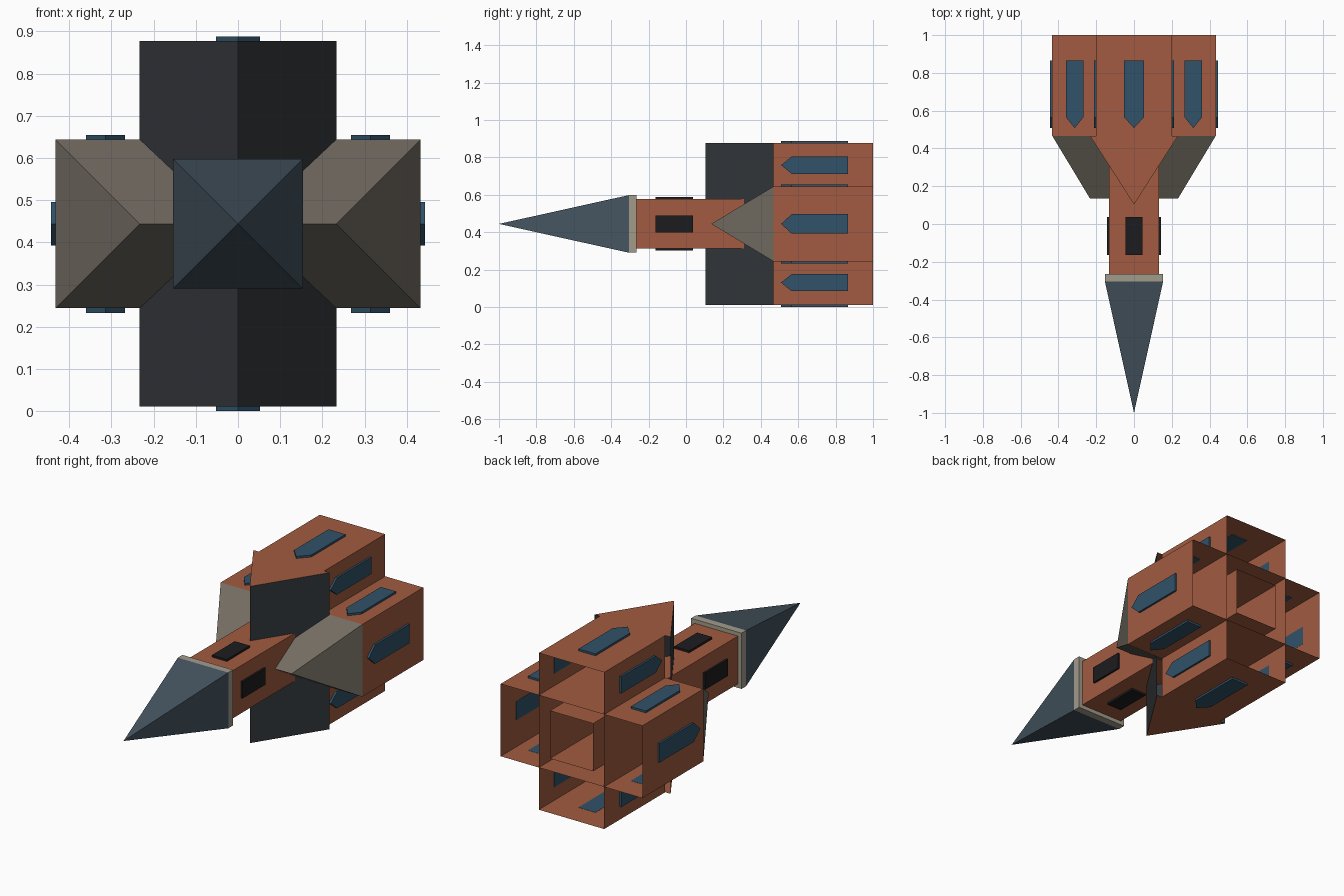
import bpy, bmesh
from math import pi
from mathutils import Matrix

if "Cube" in bpy.data.objects:
    bpy.data.objects.remove(bpy.data.objects["Cube"])

ZC = 0.444                      # height of the long axis (building lies on its side, spire to -y)
EAVE, BASE = 0.467, 1.0         # wall top and open wall bottom along y
ARM, HALF = 0.433, 0.2          # half length and half width of each wing
OVER = 0.233                    # half width of the main roof, with overhang


def material(name, rgb):
    m = bpy.data.materials.new(name)
    m.diffuse_color = (*rgb, 1)
    m.use_nodes = True
    m.node_tree.nodes["Principled BSDF"].inputs["Base Color"].default_value = m.diffuse_color
    return m


brick = material("brick", (0.36, 0.105, 0.052))
slate = material("dark_slate", (0.033, 0.038, 0.043))
stone = material("grey_roof", (0.17, 0.15, 0.12))
spire_blue = material("spire_blue", (0.06, 0.09, 0.115))
glass = material("blue_glass", (0.03, 0.085, 0.14))
black = material("black", (0.012, 0.012, 0.014))
beige = material("beige", (0.36, 0.33, 0.26))


def finish(name, bm, mat, matrix=Matrix.Translation((0, 0, ZC))):
    bmesh.ops.recalc_face_normals(bm, faces=bm.faces)
    me = bpy.data.meshes.new(name)
    bm.to_mesh(me)
    bm.free()
    me.transform(matrix)
    me.materials.append(mat)
    ob = bpy.data.objects.new(name, me)
    bpy.context.collection.objects.link(ob)
    return ob


def mesh(name, verts, faces, mat):
    bm = bmesh.new()
    vs = [bm.verts.new(v) for v in verts]
    for f in faces:
        bm.faces.new([vs[i] for i in f])
    return finish(name, bm, mat)


def box(name, hx, y0, y1, hz, mat, open_ends=False):
    bm = bmesh.new()
    bmesh.ops.create_cube(bm, size=2)
    for v in bm.verts:
        v.co = (v.co.x * hx, y0 if v.co.y < 0 else y1, v.co.z * hz)
    if open_ends:
        bm.normal_update()
        ends = [f for f in bm.faces if abs(f.normal.y) > 0.9]
        bmesh.ops.delete(bm, geom=ends, context='FACES_ONLY')
    return finish(name, bm, mat)


def panel(name, outline, angle, offset, dist, mat, depth=0.011):
    """Thin slab lying on a wall, turned around the long axis."""
    bm = bmesh.new()
    face = bm.faces.new([bm.verts.new((x, y, -0.001)) for x, y in outline])
    top = bmesh.ops.extrude_face_region(bm, geom=[face], use_keep_orig=True)["geom"]
    bmesh.ops.translate(bm, vec=(0, 0, depth + 0.001),
                        verts=[g for g in top if isinstance(g, bmesh.types.BMVert)])
    place = (Matrix.Translation((0, 0, ZC)) @ Matrix.Rotation(angle, 4, 'Y')
             @ Matrix.Translation((offset, 0, dist)))
    finish(name, bm, mat, place)


# Wall shells, open underneath
box("nave_walls", HALF, EAVE, BASE, ARM, brick, True)
box("transept_walls", ARM, EAVE, BASE, HALF, brick, True)
box("tower_walls", 0.132, -0.265, BASE, 0.132, brick, True)

# Main roof: two slopes, with brick gables at both ends
RIDGE = 0.103
mesh("nave_roof",
     [(x, y, z) for z in (-ARM, ARM) for x, y in ((-OVER, EAVE), (0, RIDGE), (OVER, EAVE))],
     [(0, 1, 4, 3), (1, 2, 5, 4)], slate)
for side, z in (("lower", -ARM), ("upper", ARM)):
    mesh(f"{side}_gable", [(-OVER, EAVE, z), (0, RIDGE, z), (OVER, EAVE, z)], [(0, 1, 2)], brick)

# Hipped roof over the transept
mesh("transept_hip_roof",
     [(-ARM, EAVE, -HALF), (ARM, EAVE, -HALF), (ARM, EAVE, HALF), (-ARM, EAVE, HALF),
      (-OVER, 0.135, 0), (OVER, 0.135, 0)],
     [(0, 1, 5, 4), (2, 3, 4, 5), (1, 2, 5), (3, 0, 4)], stone)

# Transept end walls are part of the shell; close the two ends of each wing
for axis in ("nave", "transept"):
    for s in (-1, 1):
        name = f"{axis}_end_{'a' if s < 0 else 'b'}"

# Cornice and spire
C = 0.154
box("cornice", C, -0.305, -0.265, C, beige)
mesh("spire",
     [(-C, -0.305, -C), (C, -0.305, -C), (C, -0.305, C), (-C, -0.305, C), (0, -1, 0)],
     [(0, 1, 4), (1, 2, 4), (2, 3, 4), (3, 0, 4), (3, 2, 1, 0)], spire_blue)


def pointed(w):
    return [(-w, 0.865), (-w, 0.565), (0, 0.508), (w, 0.565), (w, 0.865)]


# Windows on the wing ends and wing sides, belfry openings on the tower
louvre = [(-0.046, 0.038), (-0.046, -0.163), (0.046, -0.163), (0.046, 0.038)]
for i in range(4):
    a = i * pi / 2
    panel(f"end_window_{i}", pointed(0.052), a, 0, ARM, glass)
    for s in (-1, 1):
        panel(f"side_window_{i}_{'left' if s < 0 else 'right'}", pointed(0.046),
              a, s * 0.314, HALF, glass)
    panel(f"belfry_opening_{i}", louvre, a, 0, 0.132, black)
